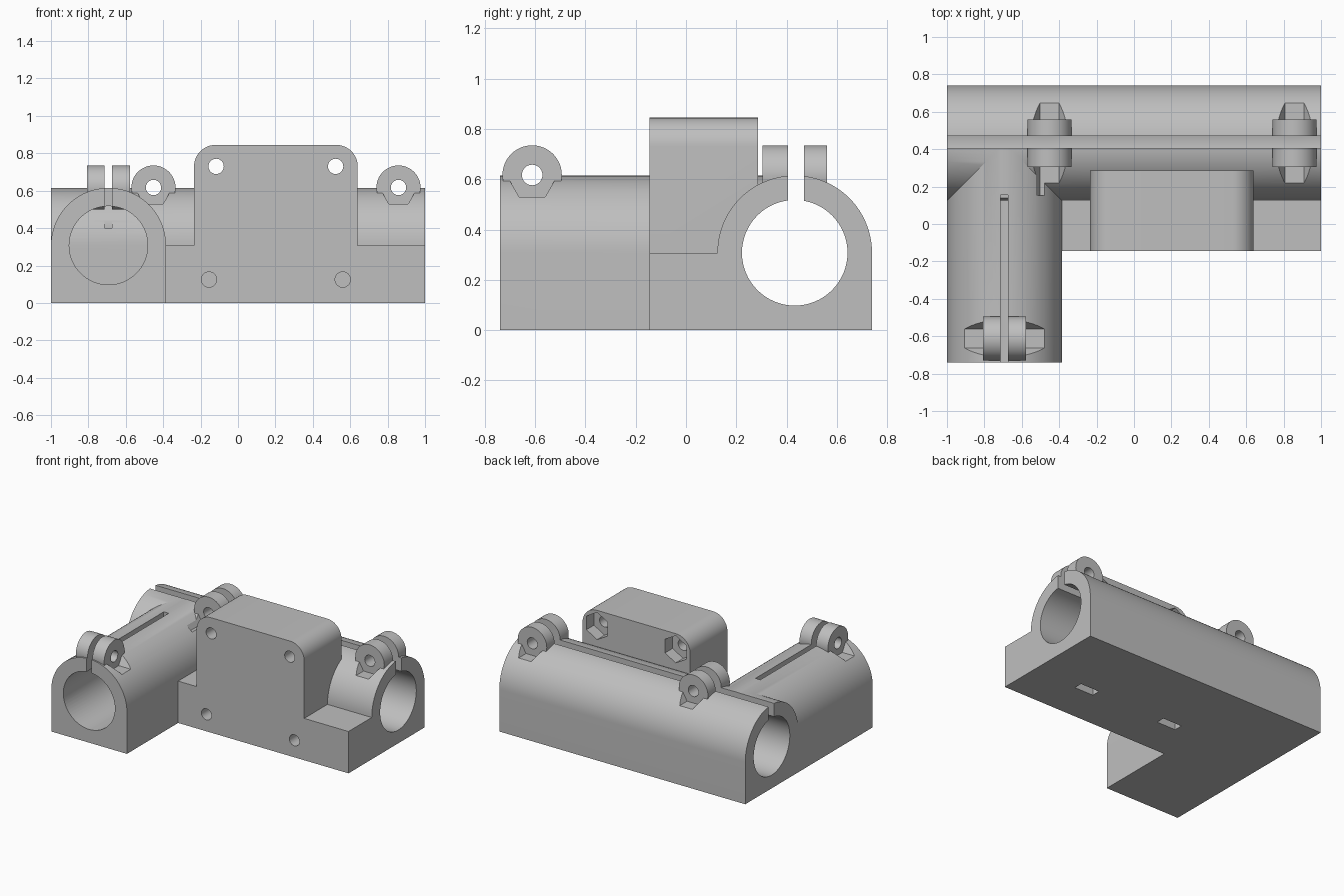
import bpy
import bmesh
import math
from mathutils import Vector

cube = bpy.data.objects.get("Cube")
if cube:
    bpy.data.objects.remove(cube, do_unlink=True)

R = 0.3075            # tube outer radius, also the axis height
BORE = 0.21
TUBE_X, TUBE_Y = -0.6925, 0.4325   # axis positions of the short and long tube
LUG_Z, LUG_R, HOLE_R = 0.617, 0.118, 0.041

grey = bpy.data.materials.new("light_grey")
grey.use_nodes = True
grey.diffuse_color = (0.52, 0.52, 0.52, 1)
grey.node_tree.nodes["Principled BSDF"].inputs["Base Color"].default_value = grey.diffuse_color


def prism(name, profile, axis, start, end):
    """Extrude a (horizontal, z) profile along the x or y axis."""
    def place(u, z, along):
        return Vector((along, u, z)) if axis == "x" else Vector((u, along, z))
    bm = bmesh.new()
    face = bm.faces.new([bm.verts.new(place(u, z, start)) for u, z in profile])
    ext = bmesh.ops.extrude_face_region(bm, geom=[face])
    moved = [v for v in ext["geom"] if isinstance(v, bmesh.types.BMVert)]
    bmesh.ops.translate(bm, verts=moved, vec=place(0, 0, end - start))
    bmesh.ops.recalc_face_normals(bm, faces=bm.faces)
    mesh = bpy.data.meshes.new(name)
    bm.to_mesh(mesh)
    bm.free()
    mesh.materials.append(grey)
    obj = bpy.data.objects.new(name, mesh)
    bpy.context.collection.objects.link(obj)
    return obj


def arc(u, z, r, a0, a1, steps):
    return [(u + r * math.cos(math.radians(a0 + (a1 - a0) * i / steps)),
             z + r * math.sin(math.radians(a0 + (a1 - a0) * i / steps)))
            for i in range(steps + 1)]


def circle(u, z, r, sides=48, turn=0):
    return arc(u, z, r, turn, turn + 360, sides)[:-1]


def rect(u0, u1, z0, z1):
    return [(u0, z0), (u1, z0), (u1, z1), (u0, z1)]


def arch(u):
    return [(u - R, 0), (u + R, 0)] + arc(u, R, R, 0, 180, 48)


def combine(target, other, operation):
    mod = target.modifiers.new(operation, "BOOLEAN")
    mod.operation = operation
    mod.solver = "EXACT"
    mod.object = other
    bpy.ops.object.select_all(action="DESELECT")
    bpy.context.view_layer.objects.active = target
    target.select_set(True)
    bpy.ops.object.modifier_apply(modifier=mod.name)
    bpy.data.objects.remove(other, do_unlink=True)


# Short tube with its blind bore
body = prism("rod_clamp_body", arch(TUBE_X), "y", -0.74, TUBE_Y)


def add(*args):
    combine(body, prism(*args), "UNION")


def cut(*args):
    combine(body, prism(*args), "DIFFERENCE")


cut("short_bore", circle(TUBE_X, R, BORE, 64), "y", -0.8, 0.21)

# Long tube, front ledge and rounded mounting block
add("long_tube", arch(TUBE_Y), "x", -1, 1)
add("front_ledge", rect(-0.5 + 0.02, 1, 0, R), "y", -0.145, 0.3)
block = [(-0.235, 0.1), (0.64, 0.1)]
block += arc(0.525, 0.73, 0.115, 0, 90, 12) + arc(-0.12, 0.73, 0.115, 90, 180, 12)
add("mounting_block", block, "y", -0.145, 0.287)
cut("short_bore_clear", circle(TUBE_X, R, BORE, 64), "y", -0.8, 0.1)

# Clamp ears: axis along the bolt, ear position, tube centre, gap half width
ears = [("y", -0.452, TUBE_Y, 0.0325), ("y", 0.858, TUBE_Y, 0.0325),
        ("x", -0.612, TUBE_X, 0.02)]
for axis, pos, mid, gap in ears:
    reach = gap + 0.095
    for side in (-1, 1):
        cut("nut_pocket", circle(pos, LUG_Z, 0.102, 6), axis,
            mid + side * reach, mid + side * 0.28)
    for side in (-1, 1):
        add("clamp_ear", circle(pos, LUG_Z, LUG_R), axis,
            mid + side * gap * 0.5, mid + side * reach)

# Long bore, clamp slots and ear bolt holes
cut("long_bore", circle(TUBE_Y, R, BORE, 64), "x", -1.1, 1.1)
cut("long_slot", rect(TUBE_Y + 0.005 - 0.0325, TUBE_Y + 0.005 + 0.0325, 0.4, 0.9), "x", -1.1, 1.1)
cut("short_slot", rect(TUBE_X - 0.02, TUBE_X + 0.02, 0.4, 0.9), "y", -0.8, 0.155)
for axis, pos, mid, gap in ears:
    cut("ear_hole", circle(pos, LUG_Z, HOLE_R, 32), axis, mid - 0.2, mid + 0.2)

# Block bolt holes with hexagonal nut traps behind
for x in (-0.117, 0.522):
    cut("upper_hole", circle(x, 0.73, HOLE_R, 32), "y", -0.2, 0.4)
    cut("upper_nut_trap", circle(x, 0.73, 0.1, 6, 30), "y", 0.2, 0.4)

# Lower bolt holes with nut slots open underneath
for x in (-0.155, 0.56):
    cut("lower_hole", circle(x, 0.125, HOLE_R, 32), "y", -0.2, 0.25)
    cut("lower_nut_slot", rect(x - 0.078, x + 0.078, -0.1, 0.2), "y", 0.148, 0.212)

bpy.ops.object.select_all(action="DESELECT")
body.select_set(True)
bpy.context.view_layer.objects.active = body
bpy.ops.object.shade_smooth_by_angle(angle=math.radians(25))
